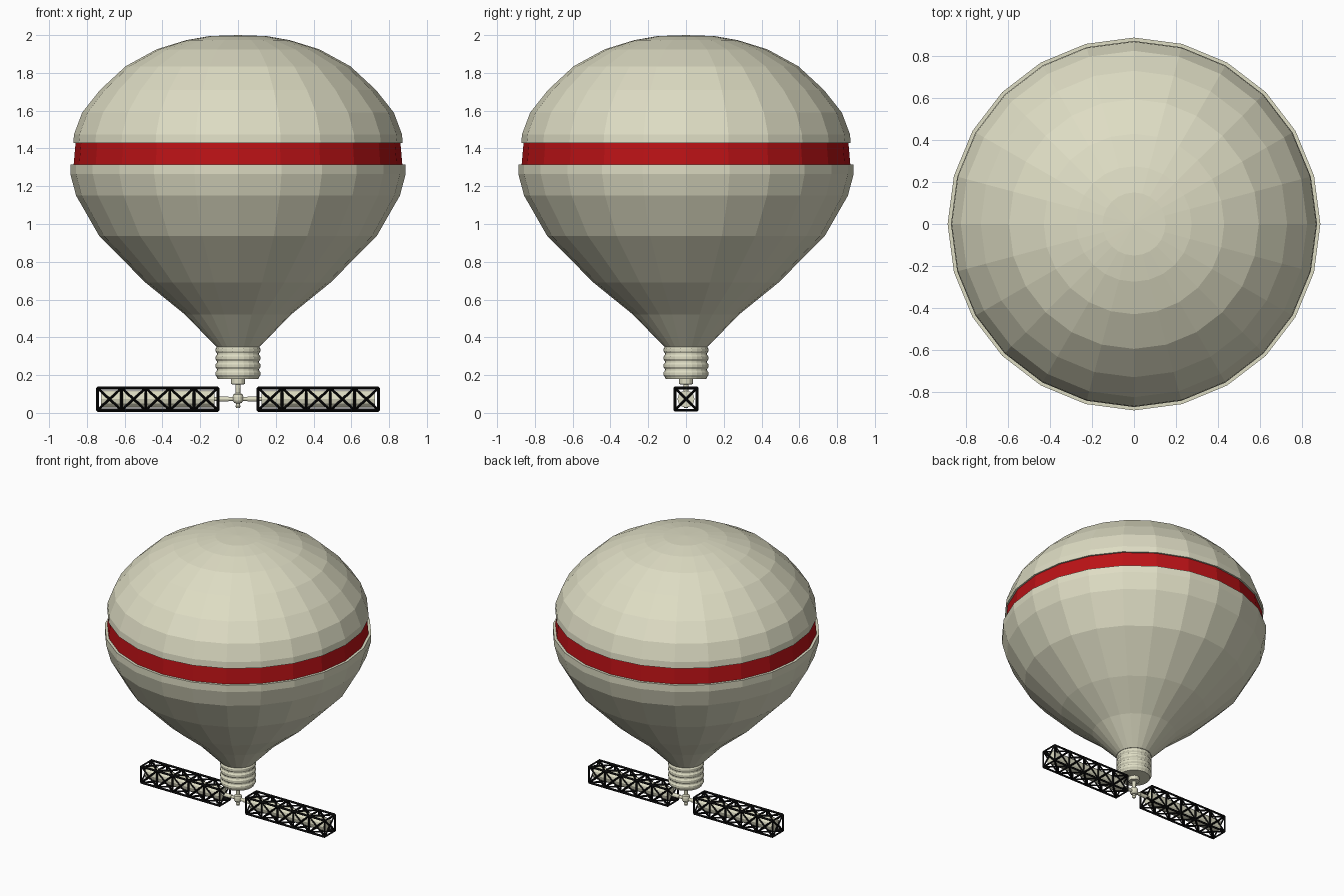
import bpy, bmesh, math
from mathutils import Vector

if "Cube" in bpy.data.objects:
    bpy.data.objects.remove(bpy.data.objects["Cube"])


def mat(name, rgb):
    m = bpy.data.materials.new(name)
    m.diffuse_color = (*rgb, 1)
    m.use_nodes = True
    m.node_tree.nodes["Principled BSDF"].inputs["Base Color"].default_value = m.diffuse_color
    return m


CREAM = mat("cream", (0.73, 0.72, 0.55))
RED = mat("red", (0.50, 0.006, 0.008))
BLACK = mat("black", (0.003, 0.003, 0.003))


def finish(name, bm, *mats):
    bmesh.ops.recalc_face_normals(bm, faces=bm.faces)
    me = bpy.data.meshes.new(name)
    bm.to_mesh(me)
    bm.free()
    for m in mats:
        me.materials.append(m)
    ob = bpy.data.objects.new(name, me)
    bpy.context.collection.objects.link(ob)
    return ob


def lathe(name, profile, sides, *mats):
    """Revolve (radius, z) points about the z axis."""
    bm = bmesh.new()
    vs = [bm.verts.new((r, 0, z)) for r, z in profile]
    es = [bm.edges.new(p) for p in zip(vs, vs[1:])]
    bmesh.ops.spin(bm, geom=vs + es, cent=(0, 0, 0), axis=(0, 0, 1),
                   angle=2 * math.pi, steps=sides)
    bmesh.ops.remove_doubles(bm, verts=bm.verts, dist=0.0005)
    return finish(name, bm, *mats)


def bar(bm, a, b, r, sides=4):
    """Straight bar between two points."""
    a, b = Vector(a), Vector(b)
    d = b - a
    new = bmesh.ops.create_cone(bm, cap_ends=True, segments=sides,
                                radius1=r, radius2=r, depth=d.length)["verts"]
    bmesh.ops.rotate(bm, verts=new, cent=(0, 0, 0),
                     matrix=d.to_track_quat('Z', 'Y').to_matrix())
    bmesh.ops.translate(bm, verts=new, vec=(a + b) / 2)


# balloon envelope with a recessed red band, coloured by height
envelope = lathe("envelope", [
    (0, 0.345), (0.115, 0.35), (0.28, 0.52), (0.49, 0.69), (0.735, 0.937),
    (0.857, 1.15), (0.888, 1.265), (0.888, 1.315), (0.870, 1.315),
    (0.860, 1.43), (0.872, 1.43), (0.868, 1.475), (0.825, 1.59),
    (0.73, 1.71), (0.595, 1.835), (0.43, 1.925), (0.275, 1.973),
    (0.15, 1.995), (0, 2.0)], 24, CREAM, RED)
for f in envelope.data.polygons:
    if abs(f.normal.z) < 0.5 and 1.35 < f.center.z < 1.40:
        f.material_index = 1

# ribbed neck
ribs = [(0, 0.18), (0.108, 0.18)]
for i in range(4):
    z = 0.19 + i * 0.042
    ribs += [(0.112, z), (0.119, z + 0.010), (0.119, z + 0.024), (0.112, z + 0.034)]
ribs += [(0.112, 0.355), (0, 0.355)]
lathe("neck", ribs, 24, CREAM)

# hanging stem with collar, hub and tip
lathe("stem", [
    (0, 0.19), (0.037, 0.19), (0.037, 0.152), (0.014, 0.15), (0.012, 0.104),
    (0.024, 0.098), (0.028, 0.085), (0.028, 0.066), (0.02, 0.053),
    (0.010, 0.05), (0.010, 0.042), (0.014, 0.036), (0.009, 0.025),
    (0, 0.025)], 12, CREAM)

# cross arm and its collars
bm = bmesh.new()
ZC = 0.073
bar(bm, (-0.2, 0, ZC), (0.2, 0, ZC), 0.011, 12)
for s in (-1, 1):
    bar(bm, (s * 0.05, 0, ZC), (s * 0.11, 0, ZC), 0.014, 12)
finish("cross_arm", bm, CREAM)

# lattice trusses, each around an inner tank
H, X0, X1, CELLS = 0.059, 0.106, 0.744, 5
CORNERS = [(-H, ZC - H), (H, ZC - H), (H, ZC + H), (-H, ZC + H)]
for s, side in ((-1, "left"), (1, "right")):
    xs = [s * (X0 + (X1 - X0) * i / CELLS) for i in range(CELLS + 1)]
    bm = bmesh.new()
    for k in range(4):
        p, q = CORNERS[k], CORNERS[(k + 1) % 4]
        bar(bm, (xs[0], *p), (xs[-1], *p), 0.0085)
        for x in xs:
            bar(bm, (x, *p), (x, *q), 0.0075)
        for a, b in zip(xs, xs[1:]):
            bar(bm, (a, *p), (b, *q), 0.0065)
            bar(bm, (a, *q), (b, *p), 0.0065)
    for x in (xs[0], xs[-1]):
        bar(bm, (x, *CORNERS[0]), (x, *CORNERS[2]), 0.0065)
        bar(bm, (x, *CORNERS[1]), (x, *CORNERS[3]), 0.0065)
    finish(side + "_truss", bm, BLACK)

    bm = bmesh.new()
    bar(bm, (s * 0.125, 0, ZC), (s * 0.725, 0, ZC), 0.045, 12)
    finish(side + "_tank", bm, CREAM)
